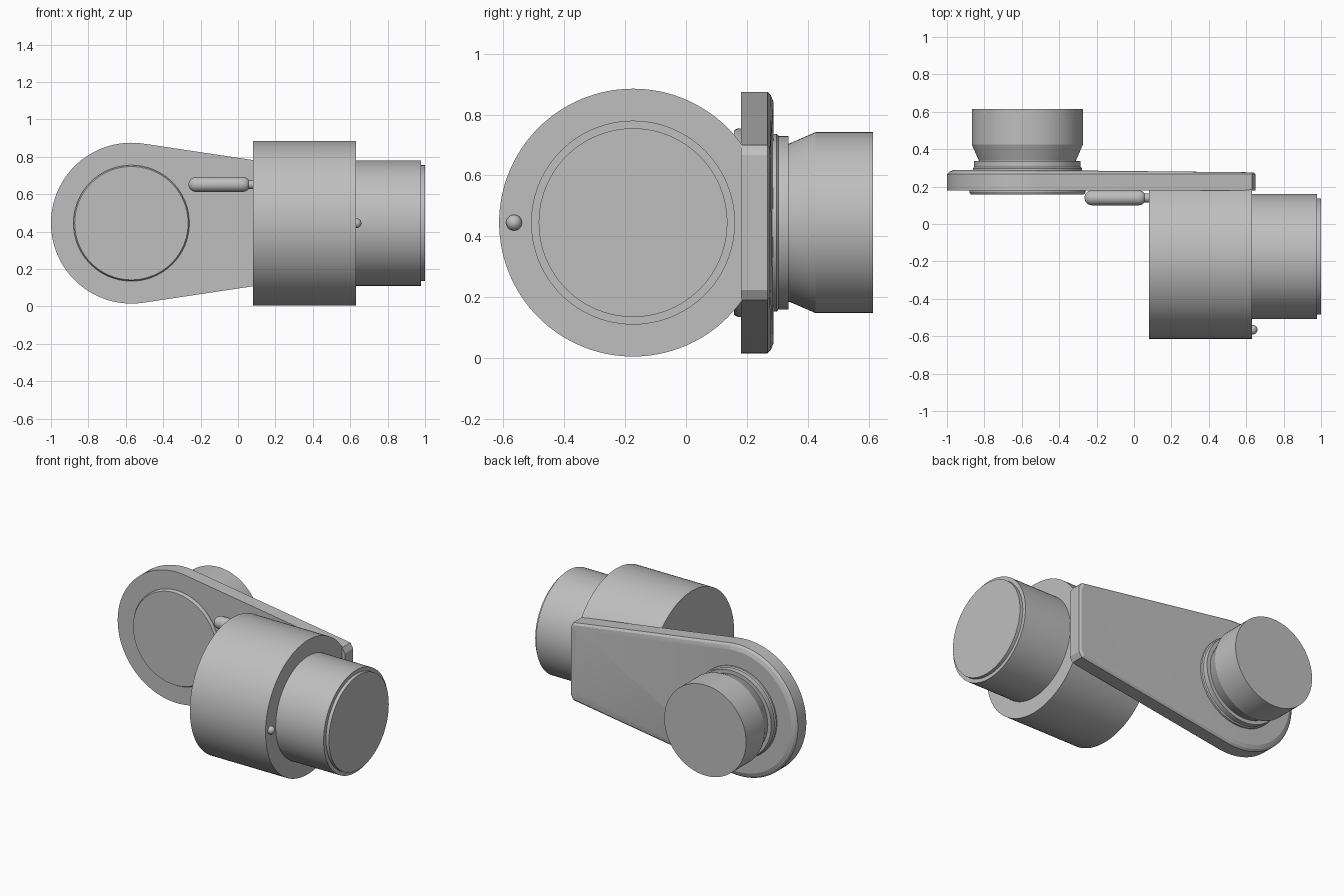
import bpy, bmesh, math
from mathutils import Matrix, Vector

cube = bpy.data.objects.get("Cube")
if cube:
    bpy.data.objects.remove(cube)

grey = bpy.data.materials.new("plain grey")
grey.use_nodes = True
colour = (0.52, 0.52, 0.52, 1)
grey.diffuse_color = colour
grey.node_tree.nodes["Principled BSDF"].inputs["Base Color"].default_value = colour

MID = 0.445                                   # height of both axes
ALONG_X = Matrix.Rotation(math.pi / 2, 4, 'Y')
ALONG_Y = Matrix.Rotation(-math.pi / 2, 4, 'X')


def finish(name, bm, matrix=Matrix()):
    bmesh.ops.transform(bm, matrix=matrix, verts=bm.verts)
    bmesh.ops.recalc_face_normals(bm, faces=bm.faces)
    mesh = bpy.data.meshes.new(name)
    bm.to_mesh(mesh)
    bm.free()
    mesh.materials.append(grey)
    obj = bpy.data.objects.new(name, mesh)
    bpy.context.collection.objects.link(obj)
    bpy.ops.object.select_all(action='DESELECT')
    obj.select_set(True)
    bpy.context.view_layer.objects.active = obj
    bpy.ops.object.shade_smooth_by_angle(angle=math.radians(20))
    return obj


def bridge(bm, a, b):
    for i in range(len(a)):
        j = (i + 1) % len(a)
        bm.faces.new((a[i], a[j], b[j], b[i]))


def lathe(name, profile, matrix, sides=96):
    """Turn (radius, distance) pairs around an axis and cap both ends."""
    bm = bmesh.new()
    rings = []
    for r, d in profile:
        angles = [math.tau * i / sides for i in range(sides)]
        rings.append([bm.verts.new((r * math.cos(a), r * math.sin(a), d)) for a in angles])
    for a, b in zip(rings, rings[1:]):
        bridge(bm, a, b)
    bm.faces.new(rings[0])
    bm.faces.new(rings[-1])
    return finish(name, bm, matrix)


# Tapered arm plate: round at one end, clipped corners at the other
hub = Vector((-0.57, MID))
radius, tip = 0.43, 0.65


def arm_outline(inset):
    r = radius - inset
    start, steps = math.radians(81.6), 64
    sweep = math.tau - 2 * start
    points = [hub + Vector((math.cos(start + sweep * i / steps),
                            math.sin(start + sweep * i / steps))) * r
              for i in range(steps + 1)]
    end, half, clip = tip - inset, 0.255 - inset, 0.033
    points += [Vector((end - 0.02, MID - half)), Vector((end, MID - half + clip)),
               Vector((end, MID + half - clip)), Vector((end - 0.02, MID + half))]
    return points


bm = bmesh.new()
loops = []
for inset, depth, crown in ((0, 0.18, 0), (0, 0.267, 0), (0.012, 0.276, 0.003), (0.035, 0.276, 0.012)):
    ring = []
    for p in arm_outline(inset):
        rise = crown * min(1, max(0, (tip - p.x) / 0.95))
        ring.append(bm.verts.new((p.x, depth + rise, p.y)))
    loops.append(ring)
for a, b in zip(loops, loops[1:]):
    bridge(bm, a, b)
bm.faces.new(loops[0])
bm.faces.new(loops[-1])
finish("arm_plate", bm)

# Turned parts on the arm's pivot
pivot = Matrix.Translation((hub.x, 0, MID)) @ ALONG_Y
lathe("front_cap", [(0.31, 0.19), (0.31, 0.17), (0.303, 0.158)], pivot)
lathe("pivot_collar", [(0.292, 0.27), (0.292, 0.298), (0.285, 0.304), (0.285, 0.337)], pivot)
lathe("rear_knob", [(0.26, 0.33), (0.26, 0.34), (0.297, 0.425), (0.297, 0.615)], pivot)

# Drum, its narrower barrel and the end cap
drum_axis = Matrix.Translation((0, -0.174, MID)) @ ALONG_X
lathe("drum", [(0.44, 0.08), (0.44, 0.63)], drum_axis, 128)
lathe("barrel", [(0.335, 0.62), (0.335, 0.978)], drum_axis)
lathe("barrel_end", [(0.31, 0.97), (0.31, 1.0)], drum_axis)

# Small round index bead on the drum's end face
bm = bmesh.new()
bmesh.ops.create_uvsphere(bm, u_segments=24, v_segments=16, radius=0.026)
finish("index_bead", bm, Matrix.Translation((0.634, -0.565, MID)))

# Rounded plunger beside the drum, with its thin stem
profile = []
for centre, side in ((-0.225, -1), (0.025, 1)):
    arc = [math.radians(5 + 17 * i) for i in range(6)]
    if side == 1:
        arc.reverse()
    profile += [(0.04 * math.sin(a), centre + side * 0.04 * math.cos(a)) for a in arc]
plunger_axis = Matrix.Translation((0, 0.14, 0.652)) @ ALONG_X
lathe("plunger", profile, plunger_axis, 32)
lathe("plunger_stem", [(0.024, 0.03), (0.024, 0.09)], plunger_axis, 32)
